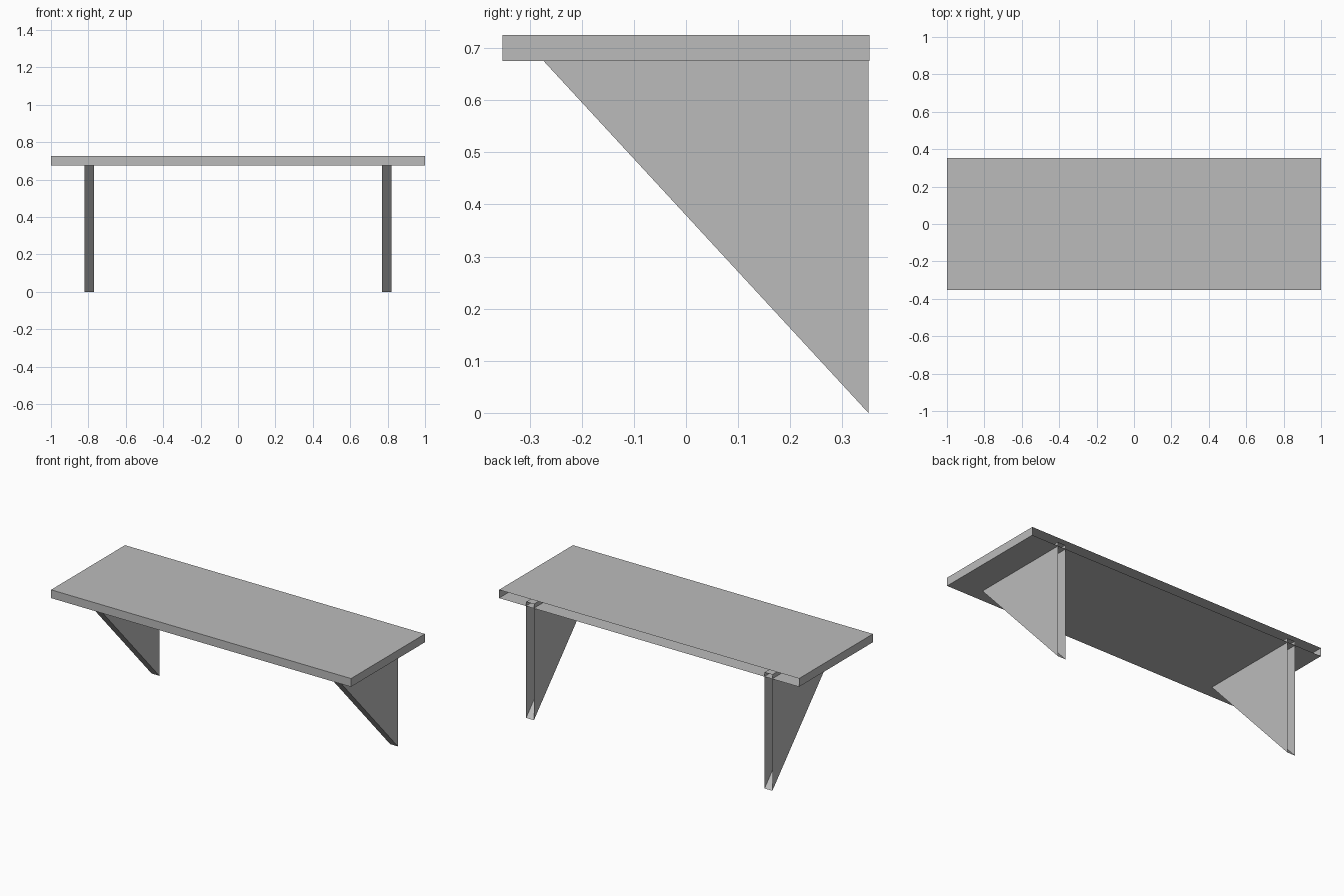
import bpy
import bmesh

cube = bpy.data.objects.get("Cube")
if cube:
    bpy.data.objects.remove(cube, do_unlink=True)

GREY = (0.5, 0.5, 0.5, 1.0)
grey = bpy.data.materials.new("plain_grey")
grey.use_nodes = True
grey.diffuse_color = GREY
grey.node_tree.nodes["Principled BSDF"].inputs["Base Color"].default_value = GREY


def open_back_prism(name, profile, x_min, x_max):
    """Extrude a (y, z) profile along x and leave its rear side open."""
    bm = bmesh.new()
    cap = bm.faces.new([bm.verts.new((x_min, y, z)) for y, z in profile])
    new = bmesh.ops.extrude_face_region(bm, geom=[cap], use_keep_orig=True)["geom"]
    moved = [v for v in new if isinstance(v, bmesh.types.BMVert)]
    bmesh.ops.translate(bm, verts=moved, vec=(x_max - x_min, 0, 0))
    bmesh.ops.recalc_face_normals(bm, faces=bm.faces)
    rear = [f for f in bm.faces if f.normal.y > 0.99]
    bmesh.ops.delete(bm, geom=rear, context="FACES_ONLY")
    mesh = bpy.data.meshes.new(name)
    bm.to_mesh(mesh)
    bm.free()
    mesh.materials.append(grey)
    obj = bpy.data.objects.new(name, mesh)
    bpy.context.collection.objects.link(obj)
    return obj


# Shelf board, hollow with an open rear edge
DEPTH, BOTTOM, TOP = 0.352, 0.675, 0.725
open_back_prism("shelf_board",
                [(-DEPTH, BOTTOM), (DEPTH, BOTTOM), (DEPTH, TOP), (-DEPTH, TOP)],
                -1, 1)

# Triangular brackets, their tops let into the board
triangle = [(0.35, 0), (0.35, 0.7), (-0.296, 0.7)]
for side, x in (("left", 0.795), ("right", -0.795)):
    open_back_prism(side + "_bracket", triangle, x - 0.026, x + 0.026)
